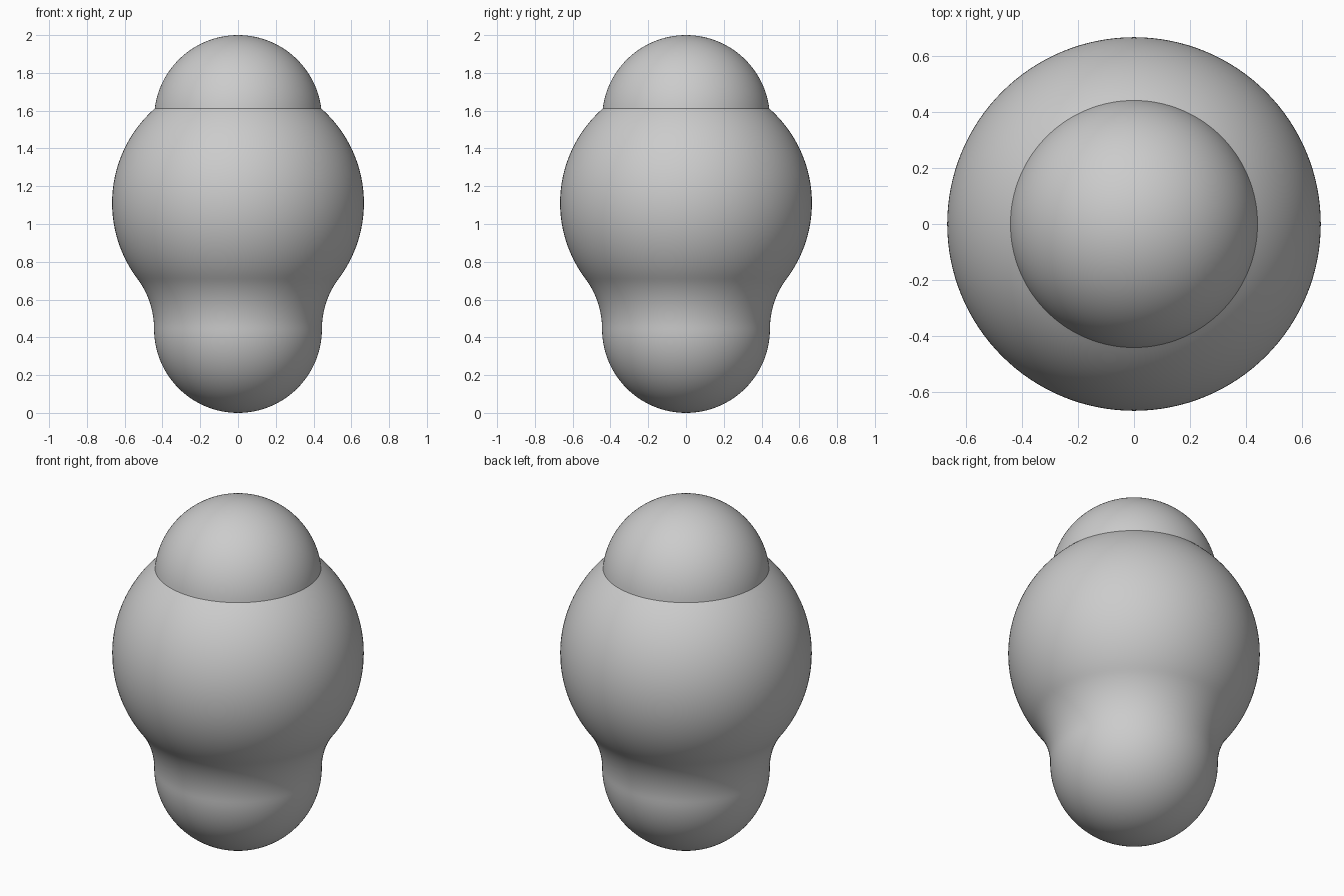
import bpy, bmesh, math

if "Cube" in bpy.data.objects:
    bpy.data.objects.remove(bpy.data.objects["Cube"])

U = 4 / 9                      # basic radius: all dimensions are multiples of it
SEG = 128

grey = bpy.data.materials.new("light_grey")
grey.diffuse_color = (0.6, 0.6, 0.6, 1)
grey.use_nodes = True
grey.node_tree.nodes["Principled BSDF"].inputs["Base Color"].default_value = grey.diffuse_color


def arc(cr, cz, rad, a0, a1, n):
    """Points (r, z) along an arc, angles in radians from the +r axis."""
    return [(cr + rad * math.cos(a0 + (a1 - a0) * i / n),
             cz + rad * math.sin(a0 + (a1 - a0) * i / n)) for i in range(n + 1)]


def revolve(name, profile):
    """Lathe a profile of (r, z) points round the z axis."""
    bm = bmesh.new()
    rings = []
    for r, z in profile:
        if r < 1e-5:
            rings.append([bm.verts.new((0, 0, z))])
        else:
            rings.append([bm.verts.new((r * math.cos(2 * math.pi * k / SEG),
                                        r * math.sin(2 * math.pi * k / SEG), z))
                          for k in range(SEG)])
    for a, b in zip(rings, rings[1:]):
        for k in range(SEG):
            n = (k + 1) % SEG
            if len(a) == 1:
                bm.faces.new((a[0], b[n], b[k]))
            elif len(b) == 1:
                bm.faces.new((a[k], a[n], b[0]))
            else:
                bm.faces.new((a[k], a[n], b[n], b[k]))
    for f in bm.faces:
        f.smooth = True
    me = bpy.data.meshes.new(name)
    bm.to_mesh(me)
    bm.free()
    me.materials.append(grey)
    ob = bpy.data.objects.new(name, me)
    bpy.context.collection.objects.link(ob)
    return ob


# Sphere centres and the crease where the cap meets the body
body_z, cap_z = 2.5 * U, 2 - U
R = 1.5 * U
d = cap_z - body_z
crease = (d * d + R * R - U * U) / (2 * d)      # height above the body centre
a_body = math.asin(crease / R)
a_cap = math.asin((crease - d) / U)
a_join = math.atan2(-0.6, 0.8)                  # tangent point of the fillet

# Body: round foot, concave fillet, large ball
foot = arc(0, U, U, -math.pi / 2, 0, 32)
fillet = arc(2 * U, U, U, math.pi, math.pi + a_join, 16)
ball = arc(0, body_z, R, a_join, a_body, 44)
revolve("body", foot + fillet[1:] + ball[1:])

# Cap: smaller ball on top, meeting the body at a sharp crease
revolve("cap", arc(0, cap_z, U, a_cap, math.pi / 2, 32))
